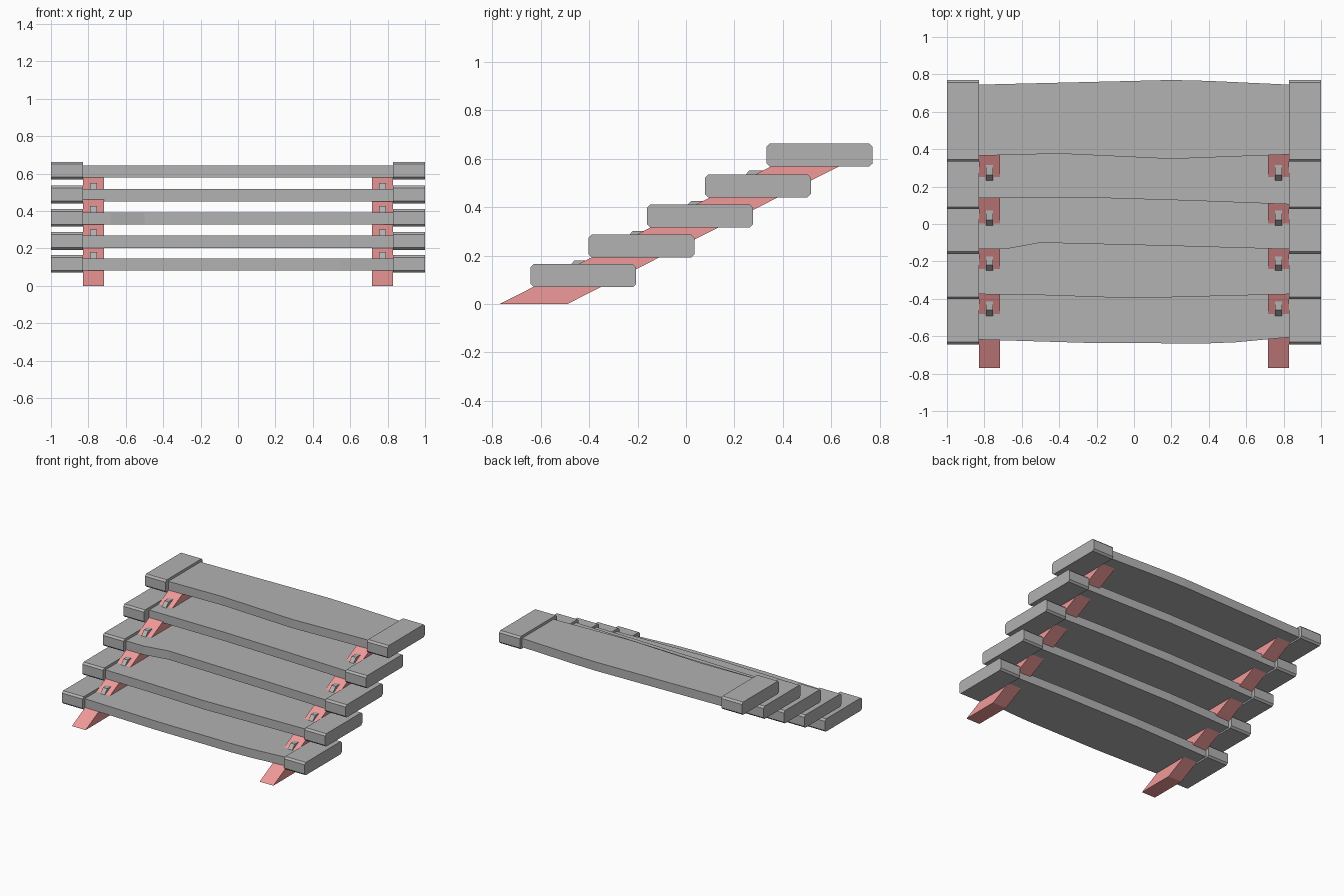
import bpy, bmesh

if "Cube" in bpy.data.objects:
    bpy.data.objects.remove(bpy.data.objects["Cube"])


def material(name, color):
    m = bpy.data.materials.new(name)
    m.diffuse_color = color
    m.use_nodes = True
    m.node_tree.nodes["Principled BSDF"].inputs["Base Color"].default_value = m.diffuse_color
    return m


red = material("red_paint", (0.88, 0.32, 0.32, 1))
grey = material("dark_grey", (0.445, 0.445, 0.445, 1))


def prism(name, profile, axis, lo, hi, mat=grey):
    """Extrude a 2D profile: axis 'x' uses (y, z) points, axis 'z' uses (x, y) points."""
    bm = bmesh.new()
    rings = []
    for t in (lo, hi):
        rings.append([bm.verts.new((t, a, b) if axis == 'x' else (a, b, t)) for a, b in profile])
    n = len(profile)
    bm.faces.new(rings[0])
    bm.faces.new(rings[1])
    for i in range(n):
        j = (i + 1) % n
        bm.faces.new((rings[0][i], rings[0][j], rings[1][j], rings[1][i]))
    bmesh.ops.recalc_face_normals(bm, faces=bm.faces)
    me = bpy.data.meshes.new(name)
    bm.to_mesh(me)
    bm.free()
    me.materials.append(mat)
    ob = bpy.data.objects.new(name, me)
    bpy.context.collection.objects.link(ob)


def pair(name, profile, lo, hi, mat=grey):
    """Left and right copies of a part extruded along x."""
    prism(name + "_right", profile, 'x', lo, hi, mat)
    prism(name + "_left", profile, 'x', -hi, -lo, mat)


# Uneven front and back edges of each tread, as (x, y)
E = 0.835
fronts = [
    [(-E, -.618), (-.2, -.637), (.4, -.638), (.55, -.632), (E, -.605)],
    [(-E, -.375), (-.5, -.38), (0, -.397), (E, -.375)],
    [(-E, -.135), (-.68, -.133), (-.5, -.1), (.2, -.117), (E, -.135)],
    [(-E, .14), (-.2, .14), (.3, .125), (E, .105)],
    [(-E, .365), (-.4, .376), (.2, .348), (E, .372)],
]
backs = [
    [(-E, -.235), (-.2, -.22), (.4, -.225), (E, -.235)],
    [(-E, .005), (-.3, .02), (.4, .015), (E, .005)],
    [(-E, .25), (-.1, .265), (.5, .26), (E, .25)],
    [(-E, .49), (.1, .505), (E, .49)],
    [(-E, .745), (0, .765), (.2, .77), (.4, .765), (E, .745)],
]
# Front bottom corner of each step, as (y, z)
steps = [(-.643, .070), (-.402, .192), (-.161, .316), (.079, .441), (.333, .568)]

C = 0.013
for i, (y0, z0) in enumerate(steps):
    y1, z1 = y0 + 0.437, z0 + 0.095
    # tread board
    prism(f"tread_{i + 1}", fronts[i] + backs[i][::-1], 'z', z0 + 0.011, z0 + 0.076)
    # chamfered end caps
    cap = [(y0 + C, z0), (y1 - C, z0), (y1, z0 + C), (y1, z1 - C),
           (y1 - C, z1), (y0 + C, z1), (y0, z1 - C), (y0, z0 + C)]
    pair(f"end_cap_{i + 1}", cap, 0.83, 1.0)
    # wedge pegs on the stringers
    if i < 4:
        py, pz = y0 + 0.147, z0 + 0.07
        peg = [(py, pz), (py + 0.035, pz + 0.04), (py + 0.09, pz + 0.04), (py + 0.06, pz)]
        pair(f"peg_{i + 1}", peg, 0.755, 0.79)

# sloped stringers under the treads
pair("stringer", [(-.77, 0), (-.49, 0), (.665, .585), (.385, .585)], 0.717, 0.83, red)
